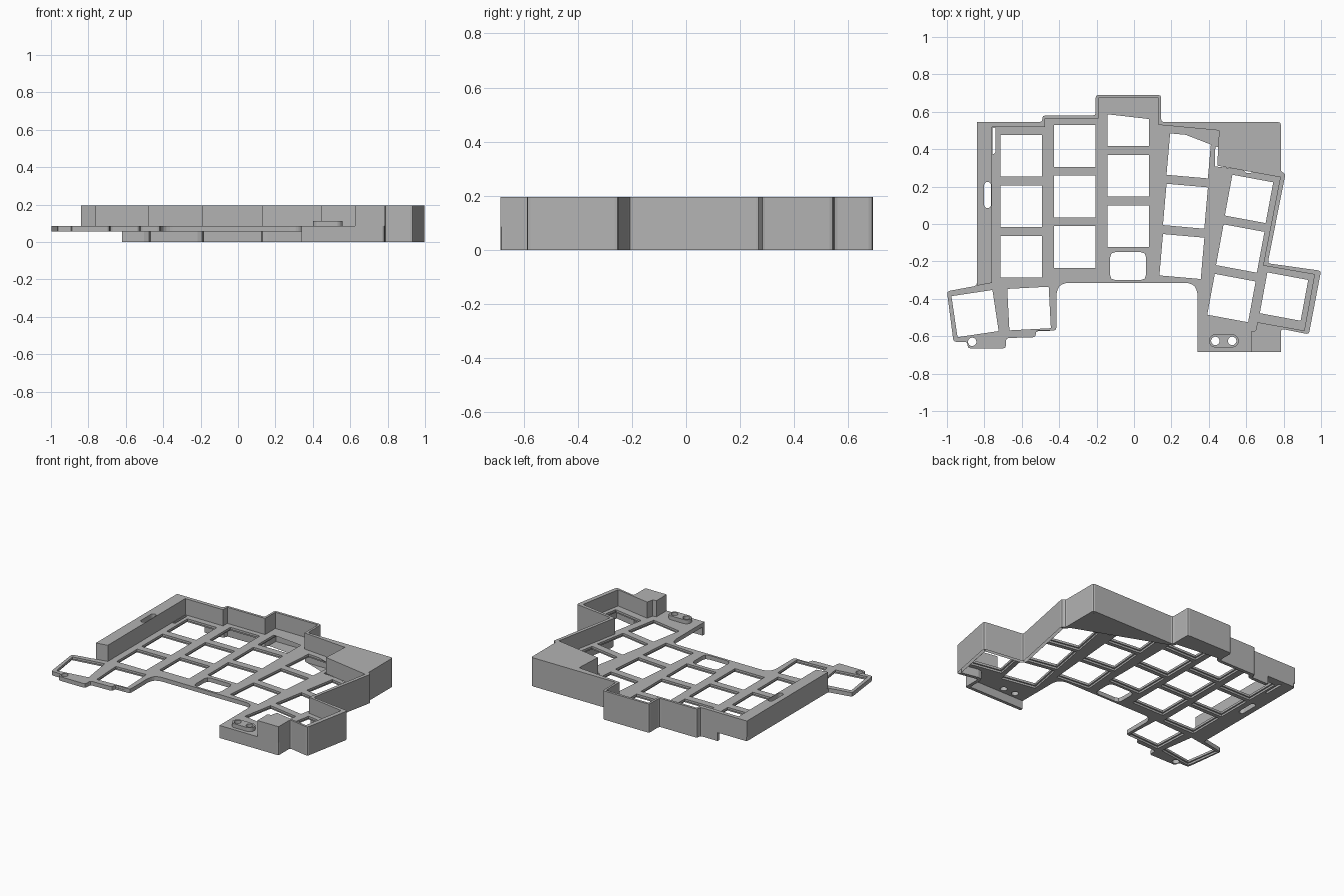
import bpy, bmesh, math
from mathutils import Vector

if "Cube" in bpy.data.objects:
    bpy.data.objects.remove(bpy.data.objects["Cube"])

grey = bpy.data.materials.new("plain grey")
grey.use_nodes = True
grey.diffuse_color = (0.45, 0.45, 0.45, 1)
grey.node_tree.nodes["Principled BSDF"].inputs["Base Color"].default_value = (0.45, 0.45, 0.45, 1)


def slab(name, loops, z0, z1):
    """Extrude an outline (first loop) with holes (other loops) between two heights."""
    curve = bpy.data.curves.new(name, "CURVE")
    curve.dimensions, curve.fill_mode = "2D", "BOTH"
    curve.extrude = (z1 - z0) / 2
    for loop in loops:
        spline = curve.splines.new("POLY")
        spline.points.add(len(loop) - 1)
        for point, (x, y) in zip(spline.points, loop):
            point.co = (x, y, 0, 1)
        spline.use_cyclic_u = True
    helper = bpy.data.objects.new(name + " helper", curve)
    bpy.context.collection.objects.link(helper)
    graph = bpy.context.evaluated_depsgraph_get()
    mesh = bpy.data.meshes.new_from_object(helper.evaluated_get(graph))
    bpy.data.objects.remove(helper)
    bm = bmesh.new()
    bm.from_mesh(mesh)
    bmesh.ops.remove_doubles(bm, verts=bm.verts, dist=1e-5)
    bmesh.ops.translate(bm, verts=bm.verts, vec=(0, 0, (z0 + z1) / 2))
    bmesh.ops.recalc_face_normals(bm, faces=bm.faces)
    for face in bm.faces:
        face.smooth = False
    bm.to_mesh(mesh)
    bm.free()
    mesh.materials.clear()
    mesh.materials.append(grey)
    obj = bpy.data.objects.new(name, mesh)
    bpy.context.collection.objects.link(obj)
    return obj


def rounded(points, r, closed=True):
    """Soften each corner with a short three-point arc."""
    pts = [Vector(p) for p in points]
    out = []
    for i, p in enumerate(pts):
        if not closed and i in (0, len(pts) - 1):
            out.append(p)
            continue
        a, b = pts[i - 1] - p, pts[(i + 1) % len(pts)] - p
        k = min(r, a.length * 0.45, b.length * 0.45)
        s, e = p + a.normalized() * k, p + b.normalized() * k
        out += [s, (s + e) / 4 + p / 2, e]
    return out


def band(path, t):
    """Outline of a wall of thickness t lying to the right of an open path."""
    pts = [Vector(p) for p in path]
    normals = []
    for a, b in zip(pts, pts[1:]):
        d = (b - a).normalized()
        normals.append(Vector((d.y, -d.x)))
    inner = []
    for i, p in enumerate(pts):
        n0, n1 = normals[max(i - 1, 0)], normals[min(i, len(normals) - 1)]
        inner.append(p + (n0 + n1) * t / (1 + n0.dot(n1)))
    return pts + inner[::-1]


def key_hole(x, y, angle, w, h):
    a = math.radians(angle)
    c, s = math.cos(a), math.sin(a)
    corners = [(-w, -h), (w, -h), (w, h), (-w, h)]
    return [(x + (u * c - v * s) / 2, y + (u * s + v * c) / 2) for u, v in corners]


def stadium(x, y, w, h, n=24):
    """Rounded slot; a circle when w equals h."""
    r = min(w, h) / 2
    loop = []
    for i in range(n):
        a = 2 * math.pi * (i + 0.5) / n
        c, s = math.cos(a), math.sin(a)
        loop.append((x + r * c + math.copysign(w / 2 - r, c),
                     y + r * s + math.copysign(h / 2 - r, s)))
    return loop


# Outer edge along the back and right side, shared by plate, rim and skirt
back_edge = [(-.84, .545), (-.49, .545), (-.49, .58), (-.205, .58), (-.205, .69),
             (.145, .69), (.145, .545), (.785, .545), (.785, .28), (.81, .27),
             (.715, -.21), (1, -.25), (.935, -.59), (.785, -.56), (.785, -.685)]
front_edge = [(.34, -.685), (.34, -.37), (.325, -.33), (.29, -.315), (-.365, -.315),
              (-.4, -.33), (-.415, -.37), (-.415, -.57), (-.525, -.57), (-.525, -.605),
              (-.685, -.61), (-.685, -.665), (-.89, -.665), (-.89, -.63), (-.965, -.63),
              (-1, -.36), (-.84, -.33)]
R = 0.015
outline = rounded(back_edge + front_edge, R)

# Key positions: three upright columns, two tilted columns and the thumb keys
keys = [(x, top - 0.27 * row, 0)
        for x, top in ((-.604, .366), (-.316, .417), (-.032, .529)) for row in range(3)]
keys += [(.294 - .019 * row, .364 - .269 * row, -5) for row in range(3)]
keys += [(.615 - .047 * row, .134 - .265 * row, -10.5) for row in range(3)]
keys += [(.802, -.388, -10.5), (-.85, -.479, 8.5), (-.561, -.452, 3)]

# Other openings
small_key = rounded(key_hole(-.032, -.225, 0, .193, .15), .03)
left_slot = stadium(-.783, .155, .037, .14)
cable_slot = rounded([(-.757, .37), (-.74, .38), (-.74, .515), (-.757, .515)], .01)
bay = [(.437, .5), (.76, .52), (.76, .285), (.6, .272), (.585, .29), (.432, .308)]
boss_holes = [stadium(x, -.625, .045, .045) for x in (.435, .525)]
thumb_hole = stadium(-.865, -.63, .045, .045)
common = [small_key, left_slot, cable_slot, bay, thumb_hole] + boss_holes

# Key plate: thin upper lip with tight openings, ribs below with wider ones
for part, size, z0, z1 in (("key_plate", .222, .07, .085), ("plate_ribs", .242, .057, .07)):
    slab(part, [outline] + common + [key_hole(x, y, a, size, size) for x, y, a in keys], z0, z1)

# Raised rim with wide left wall, rear right housing and front right block
inner_edge = [(.625, -.685), (.625, -.575), (.65, -.57), (.66, -.525), (.91, -.57),
              (.965, -.27), (.69, -.222), (.782, .25), (.445, .312), (.455, .5),
              (.13, .53), (.13, .673), (-.19, .673), (-.19, .563), (-.475, .563),
              (-.475, .518), (-.76, .518), (-.76, -.315), (-.84, -.33)]
rim = rounded(back_edge, R, closed=False) + [Vector(p) for p in inner_edge]
housing = [(.475, .52), (.76, .52), (.76, .285), (.465, .33)]
slab("rim_wall", [rim, left_slot, housing], .085, .17)
slab("rim_top", [rim, left_slot], .17, .195)

# Skirt below the plate, open along the inner front
skirt_path = rounded([(-.62, .545)] + back_edge[1:] + [(.34, -.685)], R, closed=False)
slab("lower_skirt", [band(skirt_path, .022)], 0, .085)

# Raised boss with two holes on the front right shelf
slab("switch_boss", [stadium(.48, -.625, .16, .07)] + boss_holes, .085, .112)
